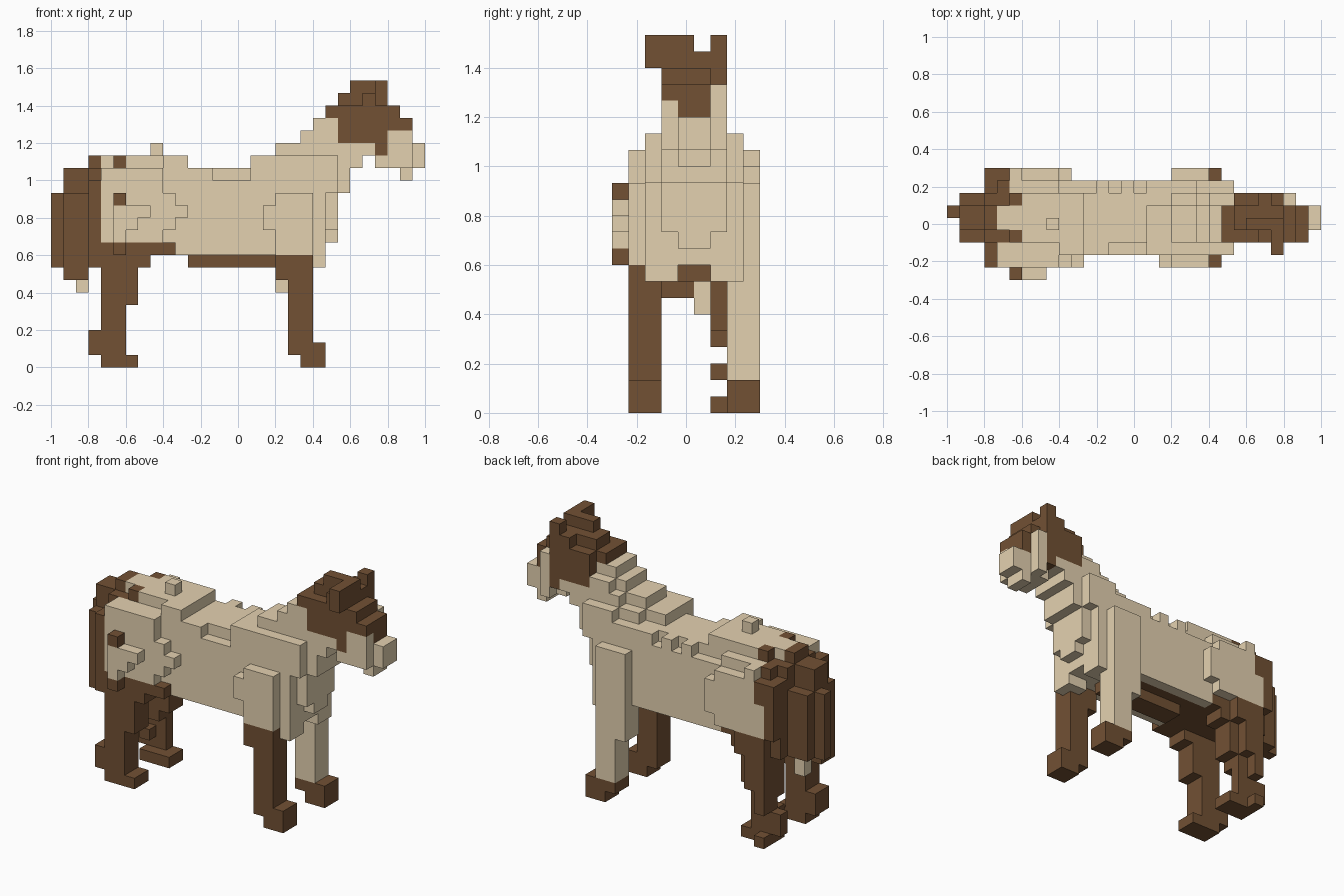
import bpy, bmesh
from mathutils import Vector

if "Cube" in bpy.data.objects:
    bpy.data.objects.remove(bpy.data.objects["Cube"])

U = 1 / 15  # cube size; the grid is 30 x 9 x 23 cubes
DIRS = [Vector(d) for d in ((1, 0, 0), (-1, 0, 0), (0, 1, 0), (0, -1, 0), (0, 0, 1), (0, 0, -1))]


def material(name, rgb):
    m = bpy.data.materials.new(name)
    m.diffuse_color = (*rgb, 1)
    m.use_nodes = True
    m.node_tree.nodes["Principled BSDF"].inputs["Base Color"].default_value = m.diffuse_color
    return m


TAN = material("tan coat", (0.775, 0.64, 0.435))
BROWN = material("dark brown", (0.168, 0.082, 0.034))
cells, parts = {}, {}


def fill(name, mat, *boxes):
    """Fill boxes (x0, x1, y0, y1, z0, z1) of the grid; later parts replace earlier ones."""
    parts[name] = mat
    for x0, x1, y0, y1, z0, z1 in boxes:
        for x in range(x0, x1):
            for y in range(y0, y1):
                for z in range(z0, z1):
                    cells[x, y, z] = name


def carve(*boxes):
    for x0, x1, y0, y1, z0, z1 in boxes:
        for key in [k for k in cells if x0 <= k[0] < x1 and y0 <= k[1] < y1 and z0 <= k[2] < z1]:
            del cells[key]


# Trunk: barrel, withers, rump and chest
fill("body", TAN, (4, 22, 2, 8, 9, 16), (6, 11, 3, 7, 16, 17), (4, 6, 4, 6, 16, 17),
     (9, 11, 2, 3, 16, 17), (16, 18, 2, 6, 16, 17), (18, 23, 2, 7, 16, 17),
     (20, 23, 7, 8, 16, 17), (18, 20, 3, 6, 17, 18), (20, 23, 3, 7, 17, 18), (8, 9, 4, 5, 17, 18))
fill("chest", TAN, (20, 22, 2, 4, 8, 9), (20, 22, 6, 8, 8, 9), (22, 23, 4, 6, 10, 11),
     (22, 23, 3, 7, 11, 14), (22, 23, 2, 8, 14, 16))
carve((13, 16, 2, 3, 15, 16), (9, 12, 7, 8, 15, 16), (13, 14, 7, 8, 15, 16), (15, 16, 7, 8, 15, 16))
fill("belly", BROWN, (4, 18, 3, 7, 9, 10), (11, 19, 4, 6, 8, 9))

# Hips and shoulders
fill("left_hip", TAN, (4, 9, 1, 2, 10, 16), (9, 10, 1, 2, 11, 14), (10, 11, 1, 2, 12, 13),
     (5, 6, 0, 1, 10, 13), (6, 7, 0, 1, 11, 13), (7, 8, 0, 1, 12, 13))
fill("right_hip", TAN, (4, 9, 8, 9, 10, 15), (9, 10, 8, 9, 11, 14), (5, 6, 8, 9, 15, 16))
fill("left_shoulder", TAN, (18, 21, 1, 2, 9, 14), (17, 18, 1, 2, 11, 13))
fill("hip_markings", BROWN, (5, 6, 0, 1, 9, 10), (5, 6, 0, 1, 13, 14), (4, 10, 1, 3, 9, 10),
     (4, 9, 7, 8, 9, 10))

# Front legs
fill("left_front_leg", BROWN, (19, 21, 1, 3, 1, 9), (18, 19, 1, 3, 7, 9),
     (20, 22, 1, 3, 0, 2))
fill("right_front_leg", TAN, (19, 21, 7, 9, 2, 14), (18, 19, 7, 9, 6, 14))
fill("right_front_hoof", BROWN, (19, 21, 7, 9, 1, 2), (20, 22, 7, 9, 0, 2))

# Hind legs
fill("left_hind_leg", BROWN, (4, 6, 1, 3, 0, 9), (6, 7, 1, 3, 5, 9), (7, 8, 1, 3, 8, 9),
     (6, 7, 1, 3, 0, 1), (3, 4, 1, 3, 1, 3))
fill("right_hind_leg", BROWN, (4, 6, 7, 8, 0, 9), (4, 5, 8, 9, 3, 10), (5, 6, 8, 9, 5, 10),
     (6, 7, 7, 8, 5, 9), (6, 7, 8, 9, 8, 10), (4, 7, 6, 8, 0, 1), (4, 5, 8, 9, 0, 1),
     (3, 4, 7, 8, 1, 3), (4, 5, 6, 7, 2, 3), (4, 6, 6, 7, 4, 9), (6, 7, 6, 7, 5, 9),
     (7, 8, 6, 8, 8, 9))

# Tail and dark hindquarters
fill("hindquarters", BROWN, (3, 4, 1, 8, 8, 15), (3, 4, 8, 9, 10, 15), (3, 4, 3, 7, 15, 16),
     (3, 4, 4, 6, 16, 17), (4, 5, 8, 9, 13, 15), (4, 5, 7, 8, 15, 16), (4, 5, 3, 4, 15, 16),
     (4, 5, 6, 7, 15, 16), (5, 6, 3, 4, 16, 17), (5, 6, 6, 7, 16, 17))
fill("tail", BROWN, (1, 3, 3, 7, 8, 14), (1, 3, 4, 6, 14, 16), (0, 1, 5, 6, 8, 14),
     (1, 3, 3, 5, 7, 8))
fill("tail_tip", TAN, (2, 3, 5, 6, 6, 8))

# Neck
fill("neck", TAN, (23, 24, 3, 7, 14, 18), (24, 25, 3, 7, 16, 18), (25, 26, 3, 7, 17, 18),
     (20, 21, 3, 6, 18, 19), (21, 24, 3, 7, 18, 19), (21, 23, 3, 6, 19, 20))

# Head, ears and muzzle
fill("head", BROWN, (23, 27, 3, 7, 18, 21), (22, 23, 3, 6, 20, 21), (26, 27, 3, 7, 17, 18),
     (27, 28, 3, 6, 19, 21), (28, 29, 4, 6, 18, 20), (27, 28, 4, 6, 18, 19),
     (28, 29, 3, 4, 19, 20), (23, 25, 4, 6, 21, 22), (25, 27, 3, 7, 21, 22))
fill("ears", BROWN, (24, 26, 4, 5, 22, 23), (26, 27, 2, 5, 22, 23), (26, 27, 6, 7, 22, 23),
     (26, 27, 2, 3, 21, 22))
fill("muzzle", TAN, (26, 30, 4, 6, 16, 18), (28, 29, 4, 6, 15, 16),
     (27, 29, 3, 4, 16, 19), (27, 28, 6, 7, 16, 20), (26, 27, 3, 4, 16, 17))

# One mesh per part, keeping only the outer faces
for name, mat in parts.items():
    bm = bmesh.new()
    for key, owner in cells.items():
        if owner != name:
            continue
        c = Vector(key) + Vector((0.5, 0.5, 0.5))
        for d in DIRS:
            if tuple(int(v) for v in Vector(key) + d) in cells:
                continue
            a = Vector((d.y, d.z, d.x))
            b = d.cross(a)
            corners = [c + (d + s * a + t * b) / 2 for s, t in ((-1, -1), (1, -1), (1, 1), (-1, 1))]
            bm.faces.new([bm.verts.new((p - Vector((15, 4.5, 0))) * U) for p in corners])
    bmesh.ops.remove_doubles(bm, verts=bm.verts, dist=0.001)
    mesh = bpy.data.meshes.new(name)
    bm.to_mesh(mesh)
    bm.free()
    mesh.materials.append(mat)
    bpy.context.collection.objects.link(bpy.data.objects.new(name, mesh))
